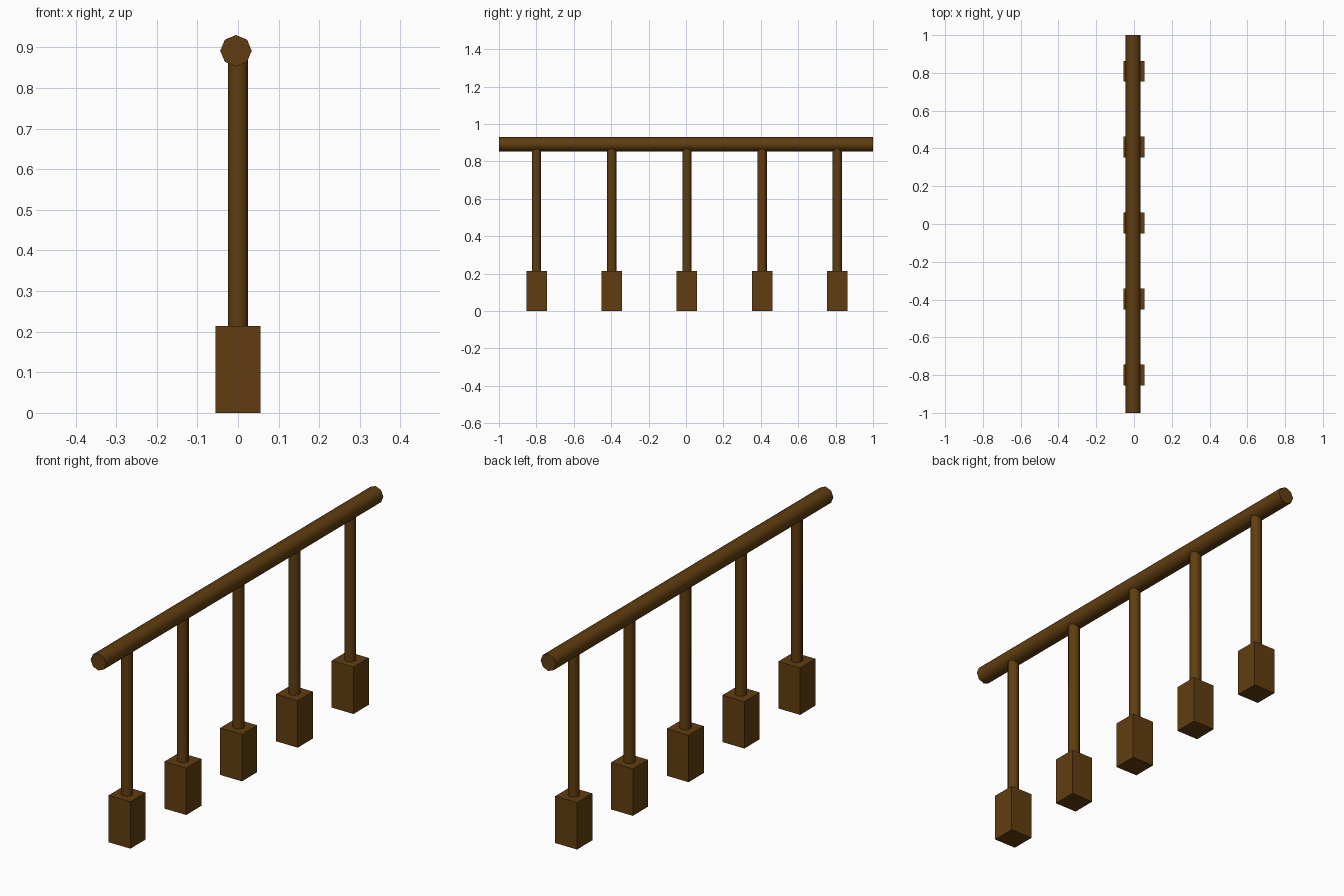
import bpy
import math

if "Cube" in bpy.data.objects:
    bpy.data.objects.remove(bpy.data.objects["Cube"])

wood = bpy.data.materials.new("dark brown wood")
wood.diffuse_color = (0.12, 0.048, 0.005, 1.0)
wood.use_nodes = True
wood.node_tree.nodes["Principled BSDF"].inputs["Base Color"].default_value = wood.diffuse_color


def finish(obj, name):
    obj.name = name
    obj.data.materials.append(wood)
    return obj


def pole(name, radius, length, location, rotation=(0, 0, 0)):
    # eight-sided pole, smooth around the sides with sharp end caps
    bpy.ops.mesh.primitive_cylinder_add(vertices=8, radius=radius, depth=length,
                                        location=location, rotation=rotation)
    bpy.ops.object.shade_smooth_by_angle(angle=math.radians(60))
    return finish(bpy.context.object, name)


def block(name, width, height, y):
    bpy.ops.mesh.primitive_cube_add(size=1, location=(0, y, height / 2))
    obj = bpy.context.object
    obj.scale = (width, width, height)
    bpy.ops.object.transform_apply(location=False, rotation=False, scale=True)
    return finish(obj, name)


# Handrail running front to back
pole("handrail", 0.0387, 2.0, (-0.005, 0, 0.8915), (math.radians(90), 0, 0))

# Five posts, each standing on a square footing
base_h, post_top = 0.214, 0.88
for i in range(5):
    y = 0.005 + (i - 2) * 0.402
    block(f"footing_{i + 1}", 0.11, base_h, y)
    pole(f"post_{i + 1}", 0.025, post_top - base_h + 0.01,
         (0, y, (post_top + base_h - 0.01) / 2))
